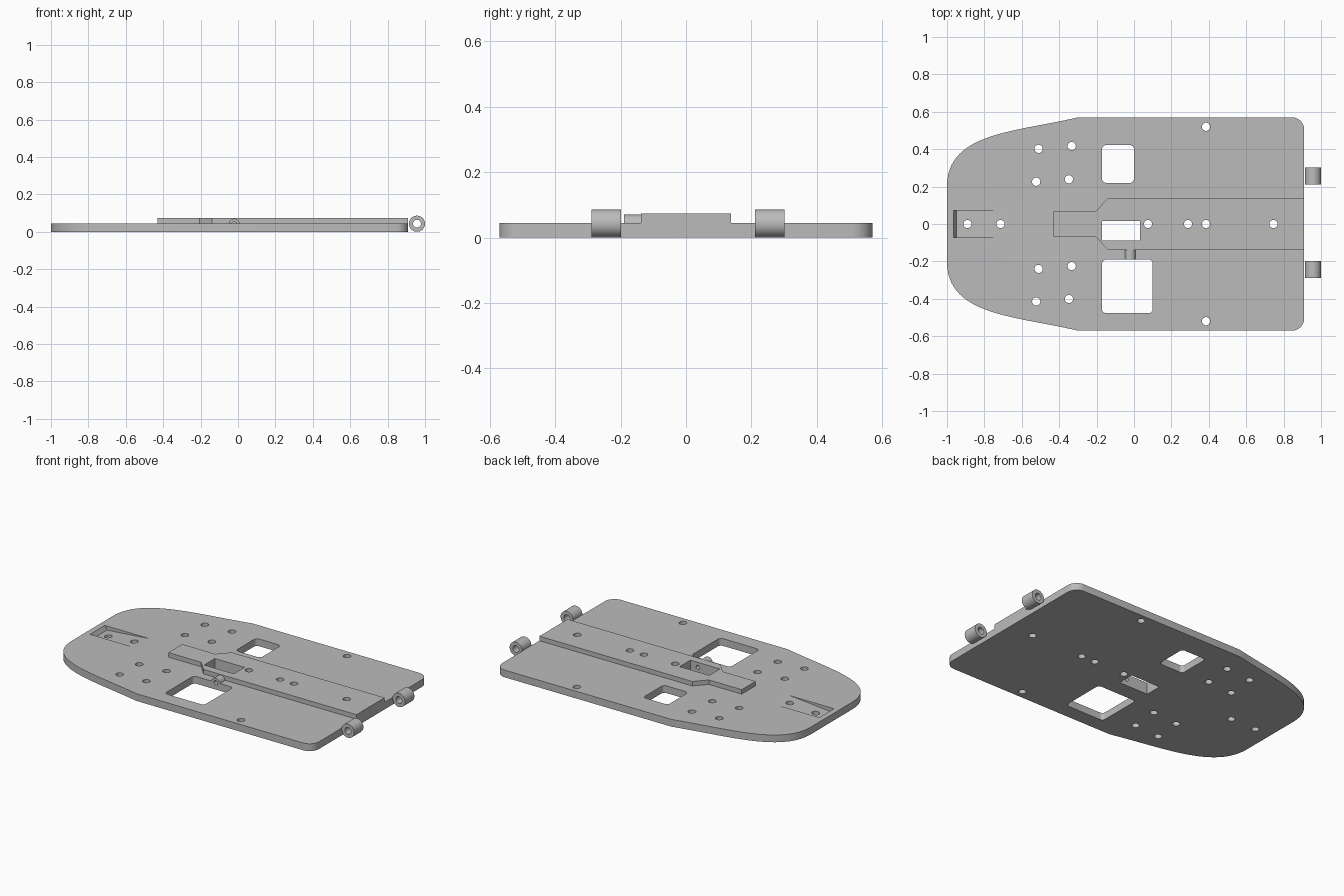
import bpy, bmesh, math
from mathutils import Matrix, Vector
from mathutils.geometry import interpolate_bezier

if "Cube" in bpy.data.objects:
    bpy.data.objects.remove(bpy.data.objects["Cube"])

grey = bpy.data.materials.new("plain_grey")
grey.use_nodes = True
colour = (0.5, 0.5, 0.5, 1)
grey.diffuse_color = colour
grey.node_tree.nodes["Principled BSDF"].inputs["Base Color"].default_value = colour

PLATE_TOP, RAIL_TOP, END_X, HALF_W = 0.045, 0.073, 0.91, 0.57


def make_object(name, bm):
    bmesh.ops.recalc_face_normals(bm, faces=bm.faces)
    mesh = bpy.data.meshes.new(name)
    bm.to_mesh(mesh)
    bm.free()
    mesh.materials.append(grey)
    obj = bpy.data.objects.new(name, mesh)
    bpy.context.collection.objects.link(obj)
    return obj


def add_prism(bm, outline, z0, z1):
    face = bm.faces.new([bm.verts.new((x, y, z0)) for x, y in outline])
    ext = bmesh.ops.extrude_face_region(bm, geom=[face])["geom"]
    moved = [v for v in ext if isinstance(v, bmesh.types.BMVert)]
    bmesh.ops.translate(bm, verts=moved, vec=(0, 0, z1 - z0))


def add_cylinder(bm, centre, radius, length, axis="Z", sides=24):
    turn = Matrix.Rotation(math.pi / 2, 4, "X") if axis == "Y" else Matrix()
    bmesh.ops.create_cone(bm, cap_ends=True, segments=sides, radius1=radius, radius2=radius,
                          depth=length, matrix=Matrix.Translation(centre) @ turn)


def corner(cx, cy, r, start, steps=8):
    angles = [math.radians(start + 90 * i / steps) for i in range(steps + 1)]
    return [(cx + r * math.cos(a), cy + r * math.sin(a)) for a in angles]


def rounded_rect(x0, x1, y0, y1, r):
    return (corner(x1 - r, y1 - r, r, 0) + corner(x0 + r, y1 - r, r, 90)
            + corner(x0 + r, y0 + r, r, 180) + corner(x1 - r, y0 + r, r, 270))


def mirrored(half):
    return half + [(x, -y) for x, y in reversed(half)]


def cut(obj, cutters):
    for c in cutters:
        mod = obj.modifiers.new("cut", "BOOLEAN")
        mod.operation, mod.solver, mod.object = "DIFFERENCE", "EXACT", c
    bpy.context.view_layer.update()
    graph = bpy.context.evaluated_depsgraph_get()
    mesh = bpy.data.meshes.new_from_object(obj.evaluated_get(graph))
    obj.modifiers.clear()
    obj.data = mesh


def smooth(obj):
    bpy.ops.object.select_all(action="DESELECT")
    obj.select_set(True)
    bpy.context.view_layer.objects.active = obj
    bpy.ops.object.shade_smooth_by_angle(angle=math.radians(30))


# Base plate: straight sides, rounded rear corners, bowed nose
nose = [Vector((-0.3, HALF_W, 0)), Vector((-0.64, 0.49, 0)),
        Vector((-1, 0.49, 0)), Vector((-1, 0.2, 0))]
half = corner(END_X - 0.065, HALF_W - 0.065, 0.065, 0)
half += [(p.x, p.y) for p in interpolate_bezier(*nose, 28)]
bm = bmesh.new()
add_prism(bm, mirrored(half), 0, PLATE_TOP)
plate = make_object("base_plate", bm)

# Raised centre rail with a narrowed front end
bm = bmesh.new()
add_prism(bm, mirrored([(END_X, 0.138), (-0.14, 0.138), (-0.205, 0.068), (-0.43, 0.068)]),
          PLATE_TOP, RAIL_TOP)
rail = make_object("centre_rail", bm)

# Small guide tube beside the rail
bm = bmesh.new()
add_cylinder(bm, (-0.02, -0.162, 0.04), 0.03, 0.056, "Y")
tube = make_object("guide_tube", bm)

# Screw hole cutters
holes = [(x, 0) for x in (-0.89, -0.713, 0.075, 0.289, 0.385, 0.746)]
holes += [(0.385, 0.52), (0.385, -0.52)]
for shift in (0, -0.642):
    holes += [(-0.51, 0.402 + shift), (-0.333, 0.417 + shift)]
for shift in (0, -0.64):
    holes += [(-0.523, 0.226 + shift), (-0.348, 0.239 + shift)]
bm = bmesh.new()
for x, y in holes:
    add_cylinder(bm, (x, y, 0.05), 0.022, 0.2)
hole_cutter = make_object("hole_cutter", bm)

# Window cutters
bm = bmesh.new()
add_prism(bm, rounded_rect(-0.171, 0, 0.22, 0.422, 0.022), -0.1, 0.2)
add_prism(bm, rounded_rect(-0.171, 0.1, -0.477, -0.19, 0.022), -0.1, 0.2)
add_prism(bm, [(-0.171, -0.088), (0.032, -0.088), (0.032, 0.017), (-0.171, 0.017)], -0.1, 0.2)
window_cutter = make_object("window_cutter", bm)

# Wedge shaped recess cutter in the nose
bm = bmesh.new()
side = [(-0.965, 0.045), (-0.965, 0.1), (-0.657, 0.1), (-0.657, 0.045), (-0.95, 0.02)]
face = bm.faces.new([bm.verts.new((x, -0.072, z)) for x, z in side])
ext = bmesh.ops.extrude_face_region(bm, geom=[face])["geom"]
bmesh.ops.translate(bm, verts=[v for v in ext if isinstance(v, bmesh.types.BMVert)],
                    vec=(0, 0.144, 0))
recess_cutter = make_object("recess_cutter", bm)

# Bore through the guide tube into the rail window
bm = bmesh.new()
add_cylinder(bm, (-0.02, -0.15, 0.042), 0.013, 0.18, "Y", 16)
bore_cutter = make_object("bore_cutter", bm)

cut(plate, [hole_cutter, window_cutter, recess_cutter, bore_cutter])
cut(rail, [hole_cutter, window_cutter, bore_cutter])
cut(tube, [bore_cutter])
for c in (hole_cutter, window_cutter, recess_cutter, bore_cutter):
    bpy.data.objects.remove(c)

# Hinge barrels at the rear edge
hinges = []
for name, y in (("left_hinge", 0.256), ("right_hinge", -0.244)):
    bm = bmesh.new()
    add_cylinder(bm, (0.957, y, 0.043), 0.043, 0.091, "Y", 40)
    barrel = make_object(name, bm)
    bm = bmesh.new()
    add_cylinder(bm, (0.957, y, 0.043), 0.021, 0.2, "Y")
    pin = make_object("pin_cutter", bm)
    cut(barrel, [pin])
    bpy.data.objects.remove(pin)
    hinges.append(barrel)

for obj in [plate, rail, tube] + hinges:
    smooth(obj)
